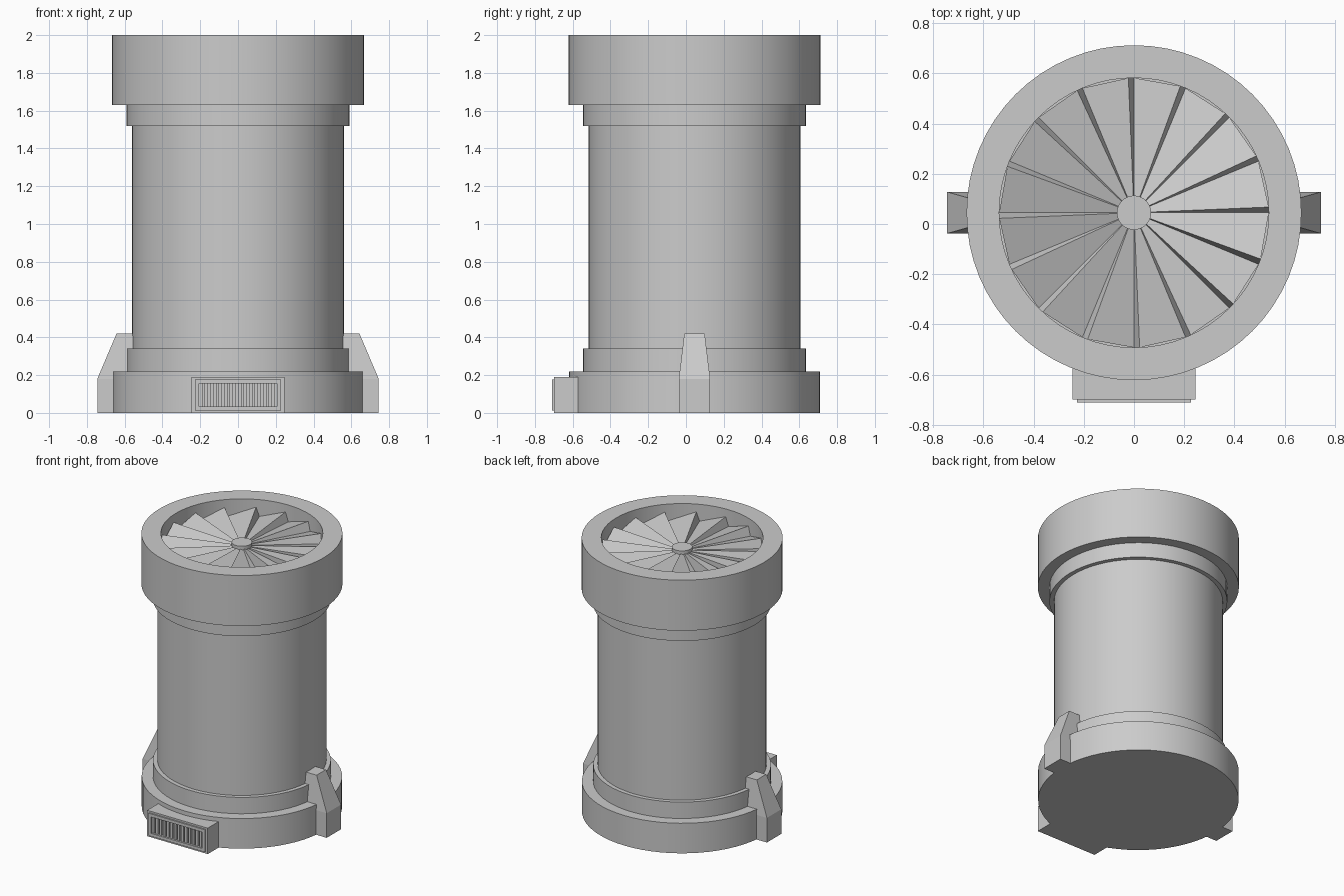
import bpy, bmesh
from math import sin, cos, pi, radians

if "Cube" in bpy.data.objects:
    bpy.data.objects.remove(bpy.data.objects["Cube"])

CY = 0.045   # y of the drum axis
SEG = 64


def make(name, bm, smooth=False):
    bmesh.ops.recalc_face_normals(bm, faces=bm.faces)
    me = bpy.data.meshes.new(name)
    bm.to_mesh(me)
    bm.free()
    ob = bpy.data.objects.new(name, me)
    bpy.context.collection.objects.link(ob)
    if smooth:
        bpy.ops.object.select_all(action='DESELECT')
        ob.select_set(True)
        bpy.context.view_layer.objects.active = ob
        bpy.ops.object.shade_smooth_by_angle(angle=radians(30))
    return ob


def lathe(name, profile):
    """Revolve (radius, z) points about the drum axis and cap both ends."""
    bm = bmesh.new()
    rings = [[bm.verts.new((r * cos(2 * pi * i / SEG), CY + r * sin(2 * pi * i / SEG), z))
              for i in range(SEG)] for r, z in profile]
    for a, b in zip(rings, rings[1:]):
        for i in range(SEG):
            j = (i + 1) % SEG
            bm.faces.new((a[i], a[j], b[j], b[i]))
    bm.faces.new(rings[0])
    bm.faces.new(rings[-1])
    return make(name, bm, True)


def loft(name, loops):
    """Join equal-length point loops and cap both ends."""
    bm = bmesh.new()
    rows = [[bm.verts.new(p) for p in loop] for loop in loops]
    n = len(rows[0])
    for a, b in zip(rows, rows[1:]):
        for i in range(n):
            bm.faces.new((a[i], a[(i + 1) % n], b[(i + 1) % n], b[i]))
    bm.faces.new(rows[0])
    bm.faces.new(rows[-1])
    return make(name, bm)


# Drum with base, collars and recessed top rim
lathe("drum_housing", [(0.665, 0), (0.665, 0.22), (0.59, 0.22), (0.59, 0.34),
                       (0.56, 0.34), (0.56, 1.52), (0.59, 1.52), (0.59, 1.63),
                       (0.667, 1.63), (0.667, 2.0), (0.537, 2.0), (0.537, 1.84)])

# Fan hub
lathe("fan_hub", [(0.068, 1.86), (0.068, 1.935)])

# Fan blades: each starts high and slopes down to the next step
bm = bmesh.new()
R_IN, R_OUT, N = 0.05, 0.537, 16


def blade_point(r, deg, side):
    a = radians(deg)
    return bm.verts.new((r * cos(a), CY + r * sin(a), 1.91 + side * 0.033 * r / R_OUT))


spokes = []
for k in range(N):
    base = k * 360 / N
    for deg, side in ((base, -1), (base + 2.4, 1)):
        spokes.append((blade_point(R_IN, deg, side), blade_point(R_OUT, deg, side)))
for i, (a, b) in enumerate(spokes):
    c, d = spokes[(i + 1) % len(spokes)]
    bm.faces.new((a, b, d, c))
make("fan_blades", bm)

# Side feet, tapered towards the top
for side, label in ((1, "right"), (-1, "left")):
    def section(x0, x1, half, z):
        return [(side * x0, CY - half, z), (side * x1, CY - half, z),
                (side * x1, CY + half, z), (side * x0, CY + half, z)]
    loft("foot_" + label, [section(0.53, 0.745, 0.083, 0),
                           section(0.53, 0.745, 0.083, 0.18),
                           section(0.53, 0.643, 0.054, 0.42)])


# Vent box: body, stepped frame and recessed opening
def rect(hx, z0, z1, y):
    return [(-hx, y, z0), (hx, y, z0), (hx, y, z1), (-hx, y, z1)]


loft("vent_box", [rect(0.245, 0, 0.19, -0.5), rect(0.245, 0, 0.19, -0.70),
                  rect(0.228, 0.013, 0.177, -0.70), rect(0.228, 0.013, 0.177, -0.71),
                  rect(0.206, 0.035, 0.155, -0.71), rect(0.206, 0.035, 0.155, -0.675)])

# Upright louvre slats
bm = bmesh.new()
COUNT = 14
pitch = 0.412 / COUNT
for i in range(COUNT):
    x = -0.206 + i * pitch
    outline = [(x, -0.70), (x + pitch * 0.6, -0.70), (x + pitch * 0.6, -0.67), (x, -0.67)]
    low = [bm.verts.new((px, py, 0.035)) for px, py in outline]
    high = [bm.verts.new((px, py, 0.155)) for px, py in outline]
    for j in range(4):
        k = (j + 1) % 4
        bm.faces.new((low[j], low[k], high[k], high[j]))
    bm.faces.new(low)
    bm.faces.new(high)
make("vent_slats", bm)
